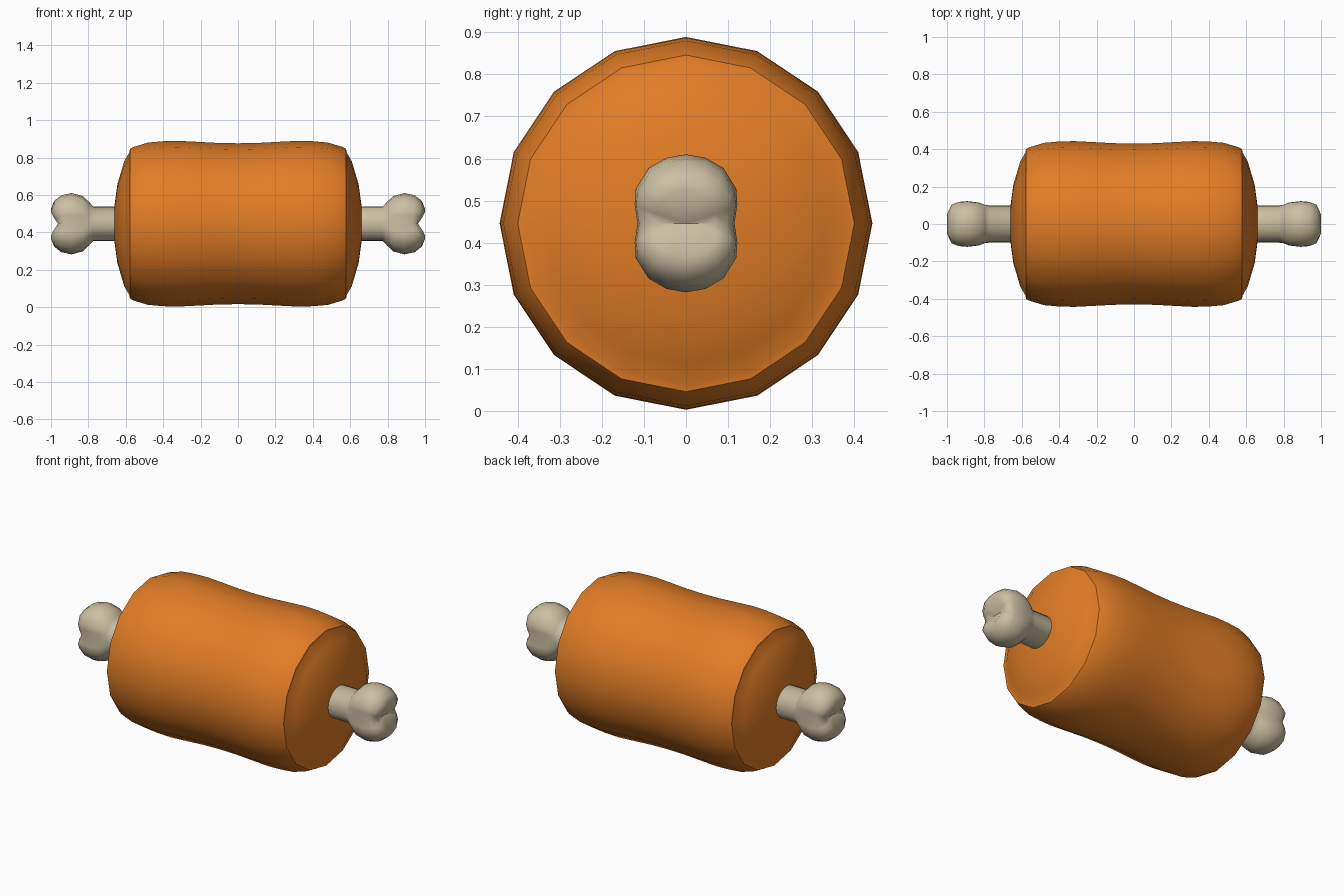
import bpy, bmesh, math

if "Cube" in bpy.data.objects:
    bpy.data.objects.remove(bpy.data.objects["Cube"])

CZ = 0.446  # height of the long axis


def material(name, rgb):
    m = bpy.data.materials.new(name)
    m.diffuse_color = (*rgb, 1)
    m.use_nodes = True
    m.node_tree.nodes["Principled BSDF"].inputs["Base Color"].default_value = m.diffuse_color
    return m


def loft(name, rings, end_x, mat, angle):
    """Skin rings from x=0 outwards, close with a centre point, mirror in x."""
    bm = bmesh.new()
    loops = [[bm.verts.new(p) for p in ring] for ring in rings]
    n = len(loops[0])
    for a, b in zip(loops, loops[1:]):
        for i in range(n):
            j = (i + 1) % n
            bm.faces.new((a[i], a[j], b[j], b[i]))
    tip = bm.verts.new((end_x, 0, CZ))
    for i in range(n):
        bm.faces.new((loops[-1][i], loops[-1][(i + 1) % n], tip))
    # mirrored half
    geom = bm.verts[:] + bm.edges[:] + bm.faces[:]
    bmesh.ops.mirror(bm, geom=geom, axis='X', merge_dist=0.0001)
    bmesh.ops.remove_doubles(bm, verts=bm.verts[:], dist=0.0001)
    bmesh.ops.recalc_face_normals(bm, faces=bm.faces[:])
    me = bpy.data.meshes.new(name)
    bm.to_mesh(me)
    bm.free()
    me.materials.append(mat)
    ob = bpy.data.objects.new(name, me)
    bpy.context.collection.objects.link(ob)
    bpy.ops.object.select_all(action='DESELECT')
    ob.select_set(True)
    bpy.context.view_layer.objects.active = ob
    bpy.ops.object.shade_smooth_by_angle(angle=math.radians(angle))
    return ob


# meat: 16-sided turned body with a slight waist and domed ends (x, radius)
profile = [(0, 0.43), (0.11, 0.432), (0.22, 0.438), (0.32, 0.443), (0.40, 0.441),
           (0.48, 0.434), (0.56, 0.41), (0.578, 0.40), (0.58, 0.383),
           (0.608, 0.335), (0.645, 0.21), (0.66, 0.10)]
meat_rings = [[(x, r * math.sin(i * math.tau / 16), CZ + r * math.cos(i * math.tau / 16))
               for i in range(16)] for x, r in profile]
loft("meat", meat_rings, 0.665, material("roast orange", (0.76, 0.205, 0.019)), 40)

# bone: round shaft blending into a two-lobed knob
quarter = [(0.945, 0), (1, 0.28), (0.98, 0.5), (0.73, 0.8), (0.38, 0.95)]
top = (0, 1)
half = quarter + [top] + [(-y, z) for y, z in quarter[:0:-1]]
section = half + [(-y, -z) for y, z in half]


def bone_ring(x, ry, rz, lobe, pull):
    """lobe 0 = ellipse, 1 = peanut section; pull draws the waist inwards in x."""
    pts = []
    for i, (y, z) in enumerate(section):
        a = i * math.tau / len(section)
        yy = y * lobe + math.cos(a) * (1 - lobe)
        zz = z * lobe + math.sin(a) * (1 - lobe)
        pts.append((x - pull * max(0, 1 - abs(zz) / 0.7), ry * yy, CZ + rz * zz))
    return pts


stations = [(0, 0.1, 0.093, 0, 0), (0.775, 0.1, 0.093, 0, 0), (0.795, 0.104, 0.115, 0.5, 0),
            (0.83, 0.115, 0.148, 1, 0), (0.89, 0.122, 0.164, 1, 0),
            (0.945, 0.118, 0.152, 1, 0.012), (0.983, 0.105, 0.122, 1, 0.027),
            (1.0, 0.07, 0.08, 1, 0.038)]
loft("bone", [bone_ring(*s) for s in stations], 0.957,
     material("bone beige", (0.60, 0.52, 0.36)), 60)
